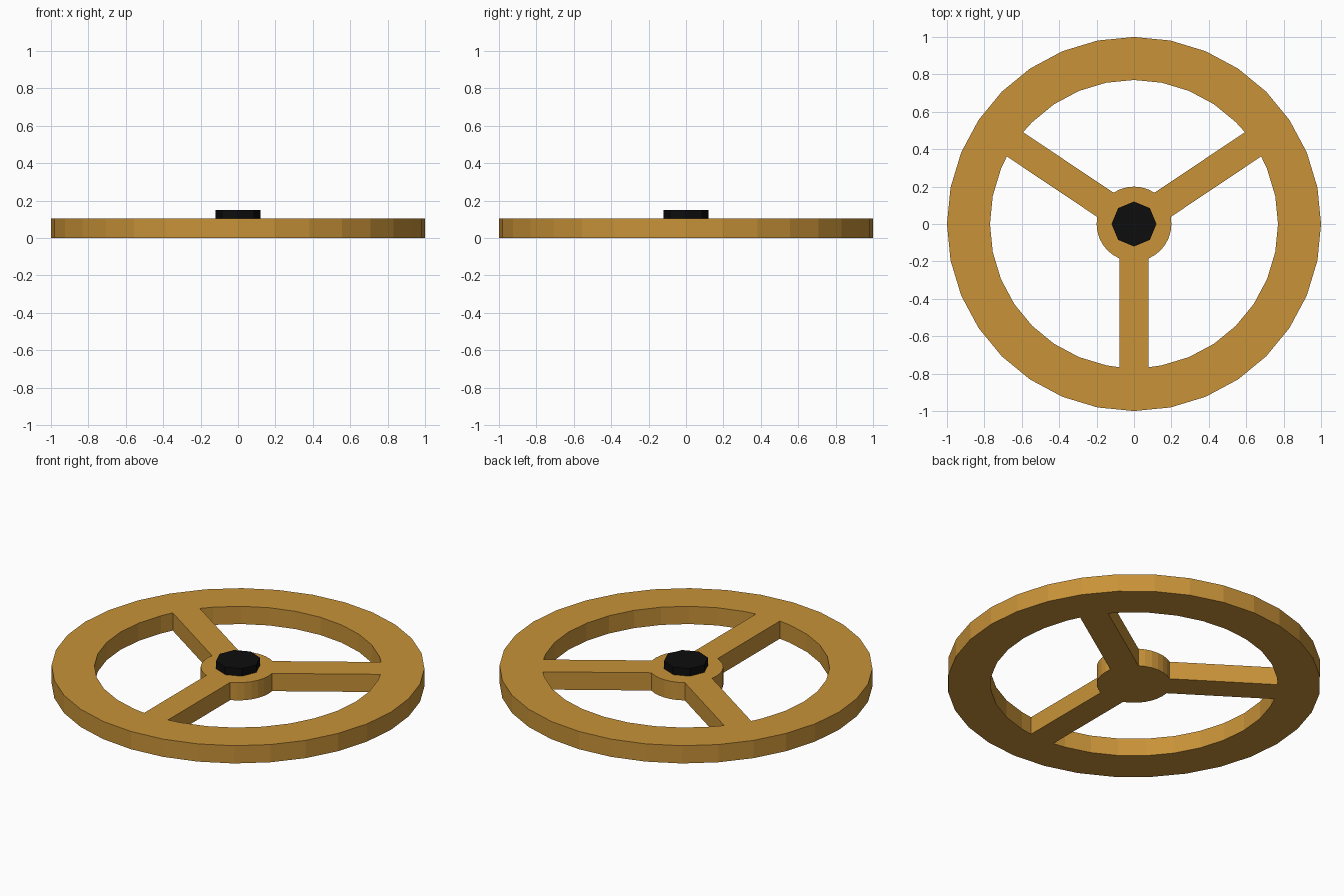
import bpy
from math import radians, asin, sin, cos, pi, ceil, floor

if "Cube" in bpy.data.objects:
    bpy.data.objects.remove(bpy.data.objects["Cube"])

THICK, SIDES = 0.105, 32
RIM_OUT, RIM_IN, HUB_R, SPOKE_HALF = 1.0, 0.77, 0.2, 0.078
SPOKES = [radians(a) for a in (33.8, 146.2, 270)]


def material(name, color):
    m = bpy.data.materials.new(name)
    m.diffuse_color = color
    m.use_nodes = True
    m.node_tree.nodes["Principled BSDF"].inputs["Base Color"].default_value = m.diffuse_color
    return m


def polar(r, a):
    return (r * cos(a), r * sin(a))


def arc(r, a0, a1):
    """Arc between two spokes, keeping the regular facet corners."""
    off = asin(SPOKE_HALF / r)
    a0, a1 = a0 + off, a1 - off
    step = 2 * pi / SIDES
    mids = [k * step for k in range(ceil(a0 / step + 0.1), floor(a1 / step - 0.1) + 1)]
    return [polar(r, a) for a in [a0, *mids, a1]]


def add_outline(curve, pts):
    s = curve.splines.new('POLY')
    s.points.add(len(pts) - 1)
    for p, (x, y) in zip(s.points, pts):
        p.co = (x, y, 0, 1)
    s.use_cyclic_u = True
    s.use_smooth = False


# Wheel: round outline with three windows between the spokes
curve = bpy.data.curves.new("wheel", 'CURVE')
curve.dimensions = '2D'
curve.fill_mode = 'BOTH'
curve.extrude = THICK / 2
add_outline(curve, [polar(RIM_OUT, 2 * pi * i / SIDES) for i in range(SIDES)])
for i, a0 in enumerate(SPOKES):
    a1 = SPOKES[(i + 1) % 3]
    if a1 < a0:
        a1 += 2 * pi
    add_outline(curve, arc(RIM_IN, a0, a1) + arc(HUB_R, a0, a1)[::-1])
wheel = bpy.data.objects.new("wheel", curve)
wheel.location.z = THICK / 2
bpy.context.collection.objects.link(wheel)
bpy.context.view_layer.objects.active = wheel
wheel.select_set(True)
bpy.ops.object.convert(target='MESH')
wheel = bpy.context.object
bpy.ops.object.shade_flat()
wheel.data.materials.clear()
wheel.data.materials.append(material("wood", (0.58, 0.29, 0.04, 1)))

# Centre cap: low octagon on the hub
bpy.ops.mesh.primitive_cylinder_add(vertices=8, radius=0.12, depth=0.07,
                                    location=(0, 0, 0.115))
cap = bpy.context.object
cap.name = "centre_cap"
cap.data.materials.append(material("black", (0.004, 0.004, 0.004, 1)))
